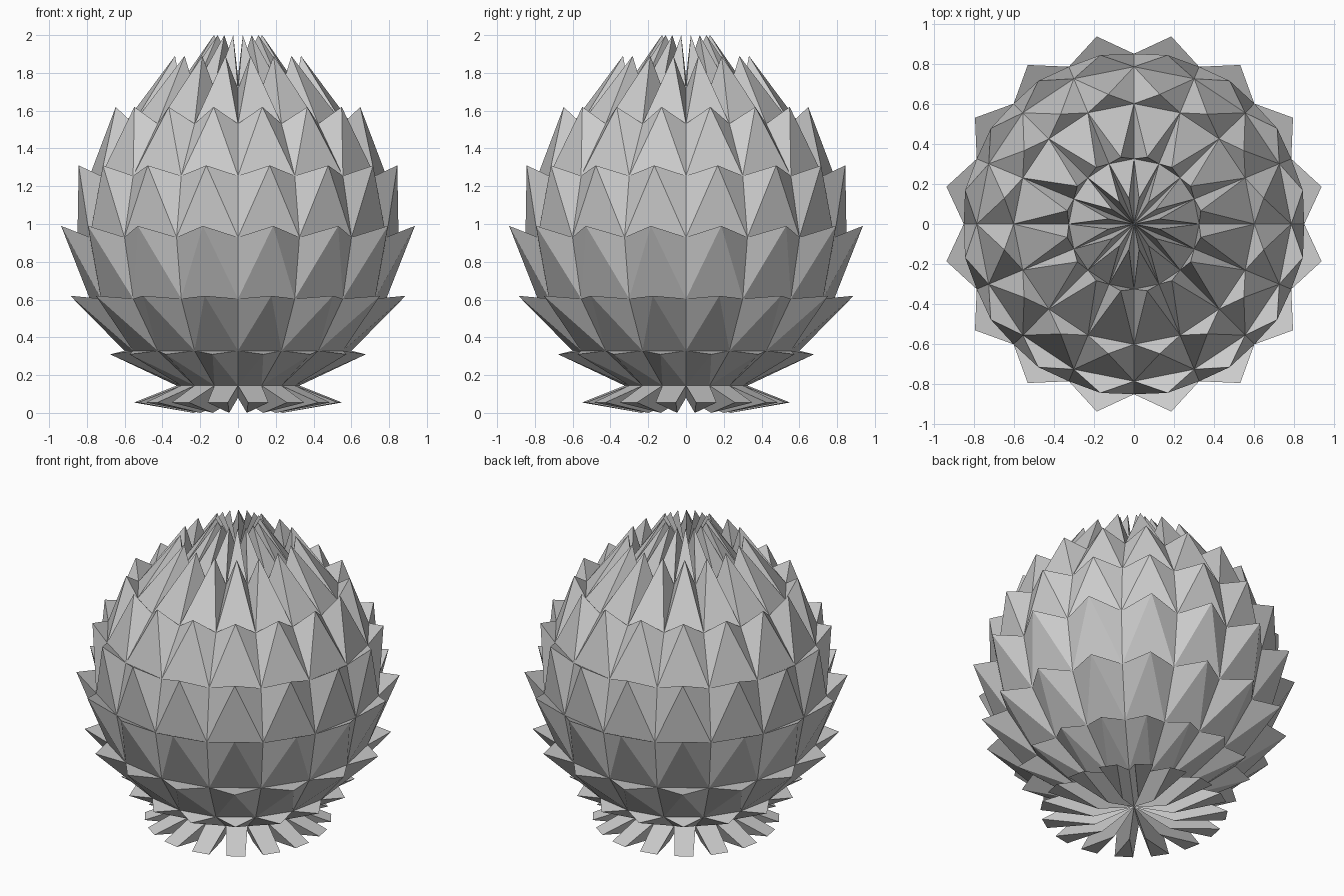
import bpy, bmesh, math
from mathutils import Vector

if "Cube" in bpy.data.objects:
    bpy.data.objects.remove(bpy.data.objects["Cube"])

SEG, RINGS = 16, 8
R, CZ = 0.85, 0.93

def polar(r, ang, z, side=0.0):
    """Point at radius r along an angle, shifted sideways."""
    return Vector((r * math.cos(ang) - side * math.sin(ang),
                   r * math.sin(ang) + side * math.cos(ang), z))

# scale tips (radius, height), one per band from the second band to the top
TIPS = [(0.69, 0.31), (0.905, 0.62), (0.955, 0.99), (0.86, 1.31),
        (0.66, 1.62), (0.34, 1.89), (0.13, 2.0)]

bm = bmesh.new()
step = 2 * math.pi / SEG
bottom = bm.verts.new((0, 0, CZ - R))
top = bm.verts.new((0, 0, CZ + R))
rings = []
for k in range(1, RINGS):
    t = math.pi * k / RINGS
    rings.append([bm.verts.new(polar(R * math.sin(t), i * step, CZ - R * math.cos(t)))
                  for i in range(SEG)])

for i in range(SEG):
    j, mid = (i + 1) % SEG, (i + 0.5) * step
    # overlapping pointed scales: each band cell rises to an offset tip
    for k, (r, z) in enumerate(TIPS):
        tip = bm.verts.new(polar(r, mid, z))
        a, b = rings[k][i], rings[k][j]
        loop = [a, b, top] if k == RINGS - 2 else [a, b, rings[k + 1][j], rings[k + 1][i]]
        for n, v in enumerate(loop):
            bm.faces.new((v, loop[(n + 1) % len(loop)], tip))
    # blunt leaves under the base: each bottom wedge is pushed outward
    a, b = rings[0][i], rings[0][j]
    p = bm.verts.new(polar(0.24, mid, 0.0))
    c = bm.verts.new(polar(0.55, mid, 0.055, -0.055))
    d = bm.verts.new(polar(0.55, mid, 0.055, 0.055))
    for f in ((p, d, c), (bottom, p, c, a), (bottom, b, d, p), (a, c, d, b)):
        bm.faces.new(f)

bmesh.ops.recalc_face_normals(bm, faces=bm.faces)
mesh = bpy.data.meshes.new("scaly_bulb")
bm.to_mesh(mesh)
bm.free()
bulb = bpy.data.objects.new("scaly_bulb", mesh)
bpy.context.collection.objects.link(bulb)
